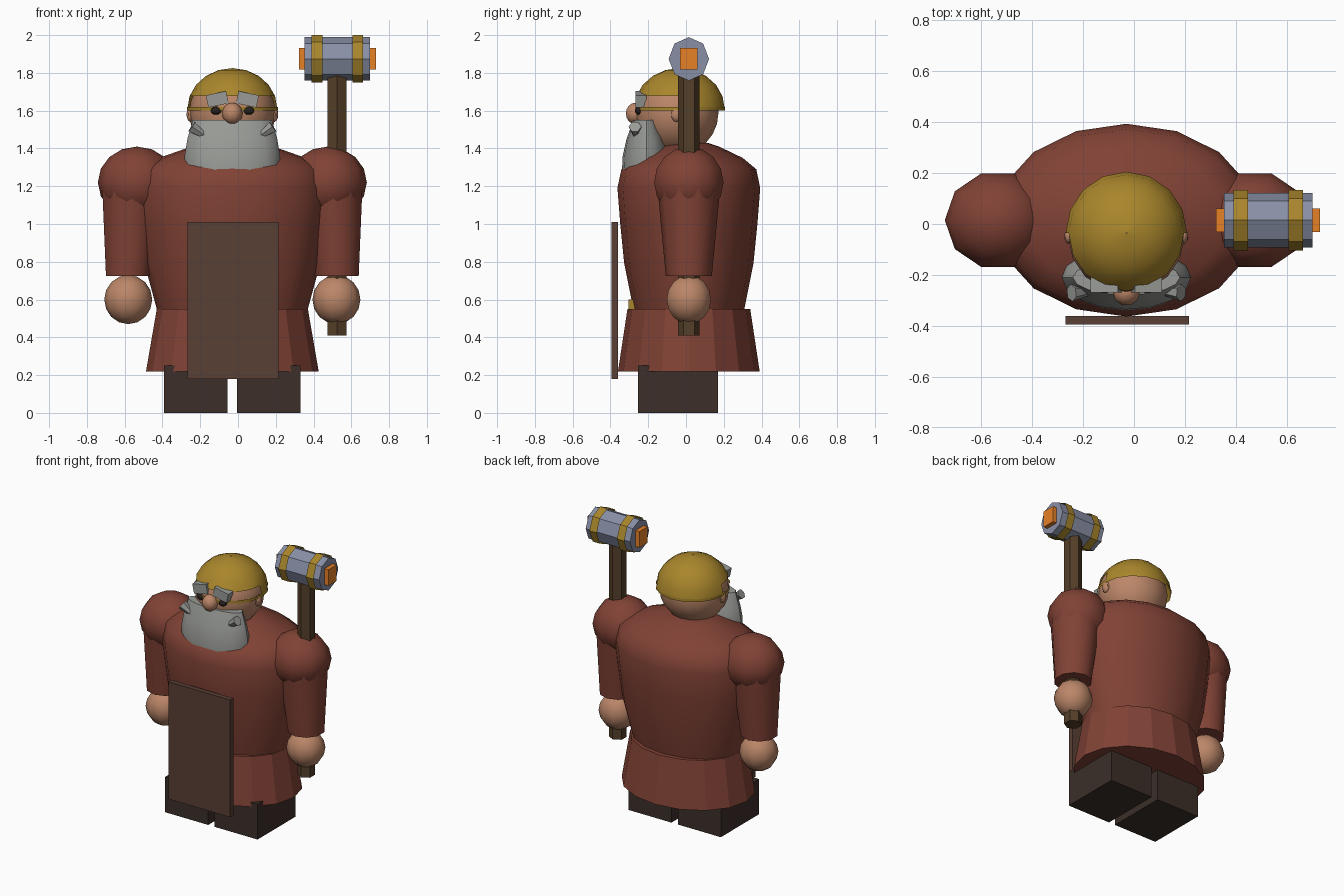
import bpy, bmesh, math
from mathutils import Matrix, Vector

if "Cube" in bpy.data.objects:
    bpy.data.objects.remove(bpy.data.objects["Cube"])

CX, CY = -0.03, 0.015          # body axis


def mat(name, r, g, b):
    m = bpy.data.materials.new(name)
    m.diffuse_color = (r, g, b, 1)
    m.use_nodes = True
    m.node_tree.nodes["Principled BSDF"].inputs["Base Color"].default_value = m.diffuse_color
    return m


RED = mat("red_cloth", .22, .055, .036)
SKIN = mat("skin", .50, .24, .14)
GOLD = mat("gold", .40, .24, .025)
HAIR = mat("hair", .32, .33, .31)
STEEL = mat("steel", .25, .28, .38)
ORANGE = mat("orange", .80, .22, .02)
WOOD = mat("wood", .09, .05, .022)
LEATHER = mat("leather", .10, .05, .035)
BOOT = mat("boot", .045, .028, .022)
DARK = mat("dark", .02, .015, .012)


def finish(name, bm, m, smooth=None):
    bmesh.ops.recalc_face_normals(bm, faces=bm.faces)
    me = bpy.data.meshes.new(name)
    bm.to_mesh(me)
    bm.free()
    me.materials.append(m)
    ob = bpy.data.objects.new(name, me)
    bpy.context.collection.objects.link(ob)
    if smooth:
        bpy.ops.object.select_all(action='DESELECT')
        ob.select_set(True)
        bpy.context.view_layer.objects.active = ob
        bpy.ops.object.shade_smooth_by_angle(angle=math.radians(smooth))
    return ob


def loft(rings, n, phase=0, caps=True):
    """Stack of ellipses: (x, y, z, rx, ry)."""
    bm = bmesh.new()
    loops = []
    for x, y, z, rx, ry in rings:
        ang = [math.radians(phase) + 2 * math.pi * i / n for i in range(n)]
        loops.append([bm.verts.new((x + rx * math.cos(a), y + ry * math.sin(a), z)) for a in ang])
    for lo, hi in zip(loops, loops[1:]):
        for i in range(n):
            j = (i + 1) % n
            bm.faces.new((lo[i], lo[j], hi[j], hi[i]))
    if caps:
        bm.faces.new(loops[0])
        bm.faces.new(loops[-1])
    return bm


def box(name, lo, hi, m, tilt=0):
    bm = bmesh.new()
    bmesh.ops.create_cube(bm, size=1)
    lo, hi = Vector(lo), Vector(hi)
    M = Matrix.Translation((lo + hi) / 2) @ Matrix.Rotation(math.radians(tilt), 4, 'Y') \
        @ Matrix.Diagonal((*(hi - lo), 1))
    bm.transform(M)
    return finish(name, bm, m)


def ball(name, c, r, m, segs=10, rings=8, turn=18):
    bm = bmesh.new()
    bmesh.ops.create_uvsphere(bm, u_segments=segs, v_segments=rings, radius=1)
    bm.transform(Matrix.Translation(c) @ Matrix.Diagonal((*r, 1))
                 @ Matrix.Rotation(math.radians(turn), 4, 'Z'))
    return finish(name, bm, m, 50)


# Torso and flared skirt
torso = [(.53, .29), (.79, .342), (1.0, .363), (1.19, .378), (1.29, .357), (1.35, .285), (1.41, .16), (1.43, .1)]
finish("torso", loft([(CX, CY, z, r * 1.36, r) for z, r in torso], 16), RED, 50)
finish("skirt", loft([(CX, CY, .22, .457, .375), (CX, CY, .55, .40, .325)], 16), RED)

# Apron and the buckle behind it
box("apron", (-.268, -.395, .18), (.215, -.36, 1.01), LEATHER)
box("buckle", (-.09, -.305, .54), (.03, -.27, .60), GOLD)

# Limbs and paired face parts
for s, side in ((-1, "right"), (1, "left")):
    X = lambda d: CX + s * d
    xa, xb = sorted((X(.025), X(.362)))
    box(side + "_boot", (xa, -.255, 0), (xb, .17, .25), BOOT)
    ball(side + "_shoulder", (X(.505), CY, 1.22), (.207, .193, .19), RED)
    finish(side + "_sleeve", loft([(X(.553), CY, .725, .122, .122),
                                   (X(.53), CY, 1.2, .167, .167)], 10, 18), RED, 50)
    ball(side + "_hand", (X(.551), CY, .60), (.127, .123, .13), SKIN)
    ball(side + "_ear", (X(.222), -.05, 1.58), (.022, .03, .04), SKIN, 8, 6)
    ball(side + "_eye", (X(.085), -.25, 1.6), (.032, .022, .022), DARK, 8, 6)
    box(side + "_eyebrow", (X(.08) - .055, -.268, 1.627), (X(.08) + .055, -.21, 1.693), HAIR, s * 12)
    # moustache tip: little cone flaring outward
    a, b = Vector((X(.13), -.262, 1.455)), Vector((X(.215), -.27, 1.515))
    bm = loft([(0, 0, 0, .012, .012), (0, 0, (b - a).length, .034, .034)], 6)
    bm.transform(Matrix.Translation(a) @ (b - a).to_track_quat('Z', 'Y').to_matrix().to_4x4())
    finish(side + "_moustache_tip", bm, HAIR)

# Head, nose, beard
ball("head", (CX, -.05, 1.59), (.228, .222, .225), SKIN, 16, 12, 0)
ball("nose", (CX, -.267, 1.585), (.054, .054, .057), SKIN, 10, 8)
beard = [(1.2, .235, .125), (1.26, .25, .13), (1.36, .253, .125), (1.45, .238, .105), (1.55, .21, .068)]
finish("beard", loft([(CX, -.21, z, rx, ry) for z, rx, ry in beard], 16), HAIR, 40)

# Helmet dome, open above the brow, and its thin rim
dome = []
for e in (0, 18, 36, 54, 72, 89.5):
    c, s = math.cos(math.radians(e)), math.sin(math.radians(e))
    dome.append((CX, -.035, 1.61 + .215 * s, .238 * c, .24 * c))
bm = loft(dome, 16, 0, False)
gap = [f for f in bm.faces if f.calc_center_median().z < 1.66 and f.calc_center_median().y < -.04]
bmesh.ops.delete(bm, geom=gap, context='FACES')
finish("helmet", bm, GOLD, 50)
finish("helmet_rim", loft([(CX, -.035, 1.6, .241, .241), (CX, -.035, 1.62, .241, .241)], 16, 0, False), GOLD, 50)

# Hammer: shaft, head, bands, striking block
HX, HZ = .524, 1.874
finish("hammer_shaft", loft([(HX, CY, .41, .0577, .0577), (HX, CY, 1.82, .0577, .0577)], 6, 30), WOOD)


def along_x(name, x0, x1, rz, ry, m, caps=True):
    bm = loft([(0, 0, x0, rz, ry), (0, 0, x1, rz, ry)], 8, 0, caps)
    bm.transform(Matrix.Translation((0, CY, HZ)) @ Matrix.Rotation(math.pi / 2, 4, 'Y'))
    return finish(name, bm, m)


along_x("hammer_head", .353, .70, .115, .107, STEEL)
for i, x in enumerate((.39, .605)):
    along_x(f"hammer_band_{i + 1}", x, x + .057, .126, .119, GOLD, False)
box("hammer_striker", (.322, CY - .046, HZ - .057), (.73, CY + .046, HZ + .057), ORANGE)
